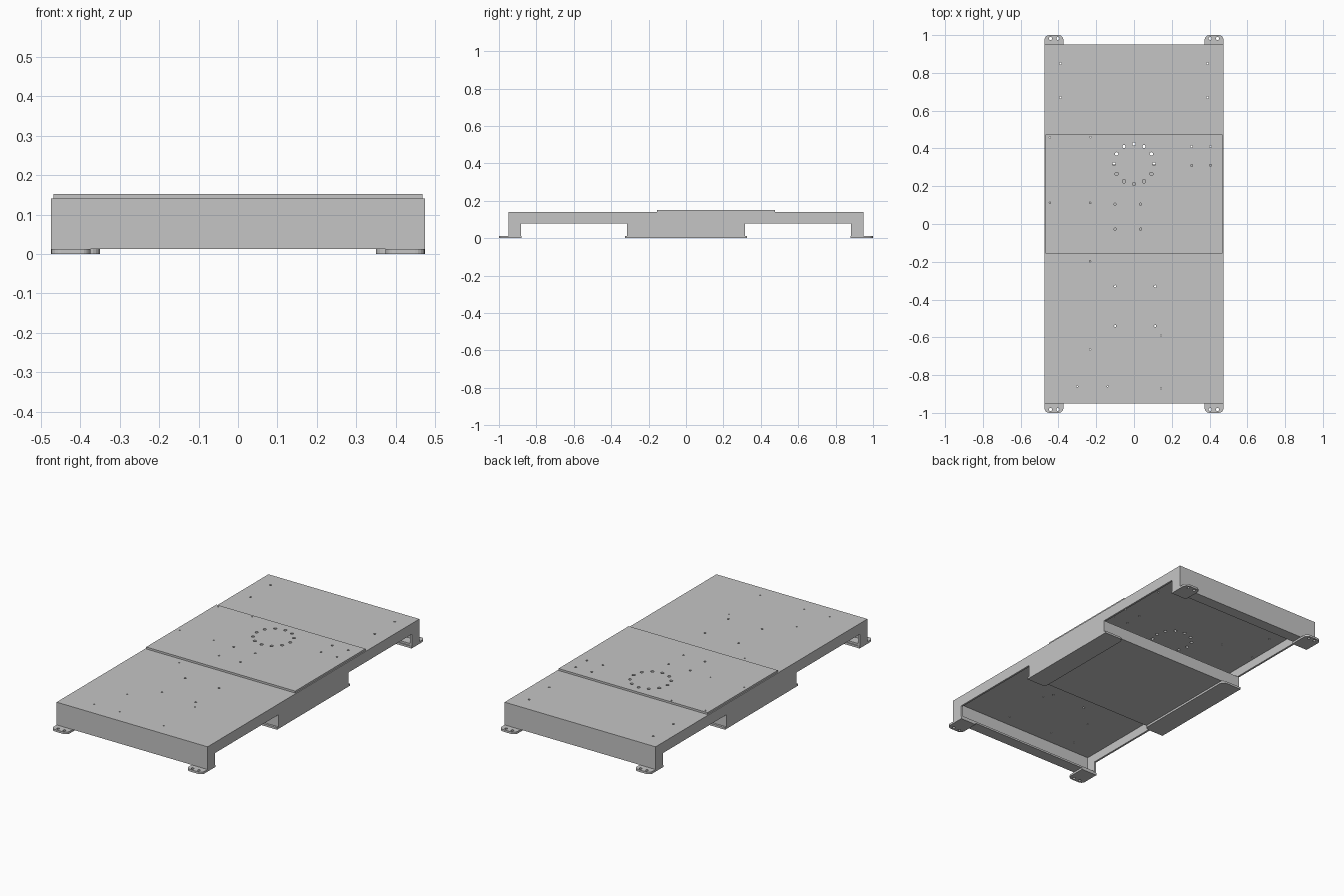
import bpy, bmesh, math
from mathutils import Matrix

old = bpy.data.objects.get("Cube")
if old:
    bpy.data.objects.remove(old, do_unlink=True)

GREY = (0.56, 0.56, 0.56, 1)
steel = bpy.data.materials.new("sheet_grey")
steel.use_nodes = True
steel.diffuse_color = GREY
steel.node_tree.nodes["Principled BSDF"].inputs["Base Color"].default_value = GREY

W, L = 0.474, 0.95       # half width and half length of the frame
T = 0.011                # sheet thickness
TOP, FOOT = 0.141, 0.012


def finish(name, bm):
    bmesh.ops.recalc_face_normals(bm, faces=bm.faces[:])
    mesh = bpy.data.meshes.new(name)
    bm.to_mesh(mesh)
    bm.free()
    mesh.materials.append(steel)
    obj = bpy.data.objects.new(name, mesh)
    bpy.context.collection.objects.link(obj)
    return obj


def box(name, lo, hi, rounded=None, radius=0.025):
    """Box between two corners; vertical edges passing the rule are rounded."""
    bm = bmesh.new()
    size = [b - a for a, b in zip(lo, hi)]
    mid = [(a + b) / 2 for a, b in zip(lo, hi)]
    bmesh.ops.create_cube(bm, size=1, matrix=Matrix.Translation(mid) @ Matrix.Diagonal((*size, 1)))
    if rounded:
        edges = [e for e in bm.edges
                 if abs(e.verts[0].co.z - e.verts[1].co.z) > size[2] / 2
                 and rounded(e.verts[0].co)]
        bmesh.ops.bevel(bm, geom=edges, offset=radius, segments=5, profile=0.5, affect='EDGES')
    return finish(name, bm)


def extrude_profile(name, outline, x0, x1):
    """Outline in y and z, extruded along x."""
    bm = bmesh.new()
    face = bm.faces.new([bm.verts.new((x0, y, z)) for y, z in outline])
    ext = bmesh.ops.extrude_face_region(bm, geom=[face])
    moved = [v for v in ext["geom"] if isinstance(v, bmesh.types.BMVert)]
    bmesh.ops.translate(bm, verts=moved, vec=(x1 - x0, 0, 0))
    return finish(name, bm)


def mirrored(half):
    return half + [(-y, z) for y, z in reversed(half)]


def drill(objects, holes, z0, z1):
    """Cut vertical round holes, given as (x, y, radius), through the objects."""
    bm = bmesh.new()
    for x, y, r in holes:
        bmesh.ops.create_cone(bm, cap_ends=True, segments=12, radius1=r, radius2=r,
                              depth=z1 - z0, matrix=Matrix.Translation((x, y, (z0 + z1) / 2)))
    cutter = finish("hole_cutter", bm)
    cutter.hide_render = True
    for obj in objects:
        mod = obj.modifiers.new("holes", 'BOOLEAN')
        mod.operation = 'DIFFERENCE'
        mod.solver = 'EXACT'
        mod.object = cutter
    deps = bpy.context.evaluated_depsgraph_get()
    cut = [bpy.data.meshes.new_from_object(o.evaluated_get(deps)) for o in objects]
    for obj, mesh in zip(objects, cut):
        obj.modifiers.clear()
        obj.data = mesh
    bpy.data.objects.remove(cutter, do_unlink=True)


# Deck and raised middle cover
deck = box("deck", (-W + T, -L + T, TOP - T), (W - T, L - T, TOP))
cover = box("middle_cover", (-0.468, -0.155, TOP), (0.468, 0.475, 0.152))

# Stepped side walls with inward middle flanges
wall_outline = mirrored([(L, TOP), (L, FOOT), (0.882, FOOT), (0.882, 0.08),
                         (0.315, 0.08), (0.315, FOOT)])
for side, s in (("left", 1), ("right", -1)):
    extrude_profile(side + "_wall", wall_outline, s * W, s * (W - T))
    xs = sorted((s * W, s * 0.35))
    box(side + "_middle_flange", (xs[0], -0.327, 0), (xs[1], 0.327, FOOT),
        rounded=lambda co: abs(co.x) < 0.4)

# Shallow tray resting on the middle flanges
tray_outline = mirrored([(0.304, FOOT + T), (0.304, 0.08), (0.315, 0.08), (0.315, FOOT)])
extrude_profile("under_tray", tray_outline, -W + T, W - T)

# End walls with return lips, and the four mounting feet
feet, foot_holes = [], []
for end, e in (("back", 1), ("front", -1)):
    ys = sorted((e * L, e * (L - T)))
    box(end + "_wall", (-W + T, ys[0], FOOT), (W - T, ys[1], TOP))
    ys = sorted((e * (L - T), e * 0.885))
    box(end + "_lip", (-W + T, ys[0], FOOT), (W - T, ys[1], FOOT + T))
    for side, s in (("left", 1), ("right", -1)):
        xs, ys = sorted((s * W, s * 0.374)), sorted((e * 0.88, e))
        feet.append(box(f"{end}_{side}_foot", (xs[0], ys[0], 0), (xs[1], ys[1], FOOT),
                        rounded=lambda co: abs(co.y) > L))
        foot_holes += [(s * x, e * 0.982, 0.008) for x in (0.403, 0.442)]

# Deck holes: bolt circle, then larger and smaller fixings
deck_holes = [(0.106 * math.sin(i * math.pi / 6), 0.318 + 0.106 * math.cos(i * math.pi / 6), 0.009)
              for i in range(12)]
large = {0.85: (-0.39, 0.39), 0.67: (-0.39, 0.39), 0.41: (0.305, 0.405), 0.31: (0.305, 0.405),
         0.105: (-0.1, 0.035), -0.027: (-0.1, 0.035), -0.33: (-0.1, 0.112), -0.54: (-0.1, 0.112)}
small = {0.46: (-0.445, -0.232), 0.112: (-0.445, -0.232), -0.197: (-0.232,), -0.59: (0.143,),
         -0.663: (-0.232,), -0.86: (-0.3, -0.14), -0.87: (0.143,)}
for rows, radius in ((large, 0.006), (small, 0.004)):
    deck_holes += [(x, y, radius) for y, row in rows.items() for x in row]
drill([deck, cover], deck_holes, 0.1, 0.2)
drill(feet, foot_holes, -0.02, 0.03)
